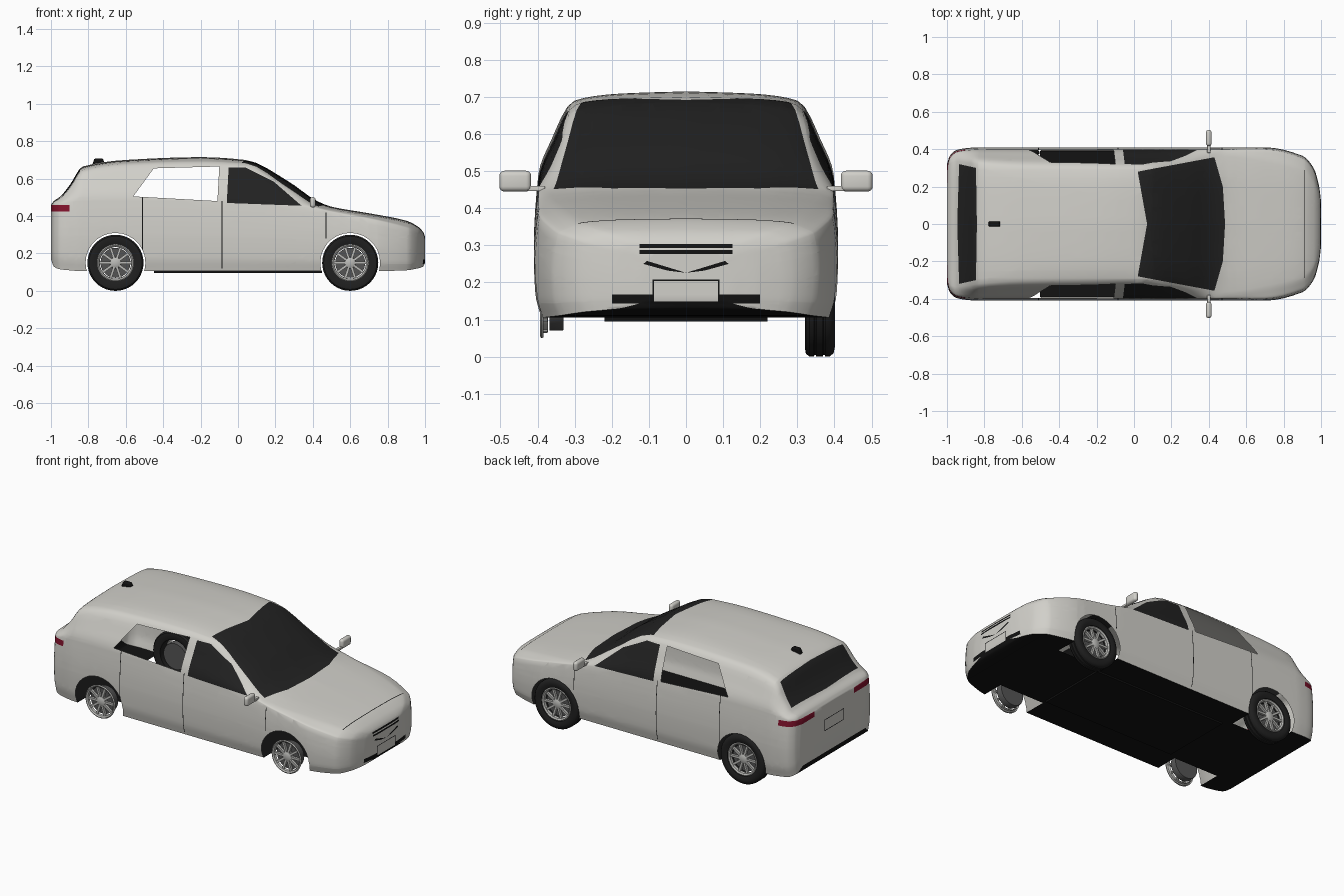
import bpy, bmesh, math
from mathutils import Vector, Matrix

cube = bpy.data.objects.get("Cube")
if cube:
    bpy.data.objects.remove(cube, do_unlink=True)

COLOURS = {
    "body_paint": (0.64, 0.63, 0.59), "dark_glass": (0.016, 0.016, 0.016),
    "black_trim": (0.006, 0.006, 0.006), "tyre_rubber": (0.014, 0.014, 0.014),
    "lamp_red": (0.22, 0.006, 0.025), "alloy": (0.5, 0.5, 0.48),
    "brake_grey": (0.09, 0.09, 0.09),
}
MATS = {}
for name, rgb in COLOURS.items():
    m = bpy.data.materials.new(name)
    m.use_nodes = True
    m.diffuse_color = (*rgb, 1)
    m.node_tree.nodes["Principled BSDF"].inputs["Base Color"].default_value = (*rgb, 1)
    MATS[name] = m
SLOT = {name: i for i, name in enumerate(MATS)}


def finish(name, bm, mats, loc=(0, 0, 0), angle=38):
    me = bpy.data.meshes.new(name)
    bm.to_mesh(me)
    bm.free()
    for m in mats:
        me.materials.append(MATS[m])
    ob = bpy.data.objects.new(name, me)
    ob.location = loc
    bpy.context.collection.objects.link(ob)
    bpy.ops.object.select_all(action="DESELECT")
    ob.select_set(True)
    bpy.context.view_layer.objects.active = ob
    bpy.ops.object.shade_smooth_by_angle(angle=math.radians(angle))
    return ob


def resample(t, v, n):
    """Monotone cubic curve through v at t, with n steps per span."""
    s = [(v[i + 1] - v[i]) / (t[i + 1] - t[i]) for i in range(len(t) - 1)]
    inner = [0 if a * b <= 0 else 2 * a * b / (a + b) for a, b in zip(s, s[1:])]
    tan = [s[0]] + inner + [s[-1]]
    out = []
    for i in range(len(s)):
        h = t[i + 1] - t[i]
        for k in range(n):
            u = k / n
            out.append(v[i] * (1 + 2 * u) * (1 - u) ** 2 + h * tan[i] * u * (1 - u) ** 2
                       + v[i + 1] * u * u * (3 - 2 * u) + h * tan[i + 1] * u * u * (u - 1))
    return out + [v[-1]]


def half_section(w, low, belt, rail_w, rail, top):
    """Half outline from the centre of the floor up to the centre of the roof."""
    rise = belt - low
    p = [(w - .02, low), (w - .004, low + .2 * rise), (w, low + .5 * rise), (w - .012, belt),
         ((w + rail_w) / 2 + .005, (belt + rail) / 2), (rail_w, rail),
         (rail_w * .6, rail + .75 * (top - rail)), (0, top)]
    t = [0]
    for a, b in zip(p, p[1:]):
        t.append(t[-1] + math.dist(a, b))
    ys, zs = (resample(t, c, 4) for c in zip(*p))
    return [(0, low)] + list(zip(ys, zs))


# Body stations: x, half width, floor, belt, rail half width, rail, top
STATIONS = [
    (-1.0, .32, .17, .42, .28, .45, .46), (-.985, .365, .13, .45, .32, .475, .48),
    (-.95, .395, .115, .465, .335, .495, .505), (-.9, .405, .11, .475, .33, .55, .565),
    (-.83, .41, .105, .485, .32, .645, .665), (-.6, .41, .105, .49, .305, .68, .7),
    (-.2, .41, .105, .48, .3, .69, .715), (.04, .41, .105, .47, .295, .68, .7),
    (.27, .41, .105, .455, .325, .55, .585), (.42, .41, .105, .44, .355, .455, .482),
    (.5, .41, .105, .42, .36, .435, .45), (.7, .41, .105, .385, .33, .405, .415),
    (.9, .365, .11, .335, .28, .365, .375), (.96, .3, .12, .31, .22, .34, .345),
    (.99, .2, .13, .28, .15, .31, .315), (1.0, .12, .15, .25, .08, .28, .29),
]
cols = list(zip(*STATIONS))
xs = resample(range(len(STATIONS)), cols[0], 4)
fine = [resample(cols[0], c, 4) for c in cols[1:]]
step_x = [a + (b - a) * k / 4 for a, b in zip(cols[0], cols[0][1:]) for k in range(4)] + [1.0]

body = bmesh.new()
rings = []
for x, values in zip(step_x, zip(*fine)):
    half = half_section(*values)
    loop = half + [(-y, z) for y, z in reversed(half[1:-1])]
    rings.append([body.verts.new((x, y, z)) for y, z in loop])
count = len(rings[0])
for a, b in zip(rings, rings[1:]):
    for j in range(count):
        k = (j + 1) % count
        f = body.faces.new((a[j], a[k], b[k], b[j]))
        if j in (0, count - 1):
            f.material_index = SLOT["black_trim"]
body.faces.new(rings[0])
body.faces.new(rings[-1])
bmesh.ops.recalc_face_normals(body, faces=body.faces)


def carve(poly, axes, limit, mat=None):
    """Cut a convex outline into both halves of the body, then paint or open it.
    axes: projection plane; limit: (axis, bound, direction) keeps one side."""
    for side in (1, -1):
        mirror = Vector((1, side, 1))
        planes = []
        co = Vector((0, 0, 0))
        no = co.copy()
        co[limit[0]], no[limit[0]] = limit[1], limit[2]
        planes.append((co * mirror, no * mirror))
        mid = [sum(c) / len(poly) for c in zip(*poly)]
        for (a, b), (c, d) in zip(poly, poly[1:] + poly[:1]):
            co, no = Vector((0, 0, 0)), Vector((0, 0, 0))
            co[axes[0]], co[axes[1]] = a, b
            no[axes[0]], no[axes[1]] = b - d, c - a
            if no[axes[0]] * (mid[0] - a) + no[axes[1]] * (mid[1] - b) < 0:
                no.negate()
            planes.append((co * mirror, no.normalized() * mirror))
        inside = list(body.faces)
        for co, no in planes:
            geom = set(inside)
            for f in inside:
                geom.update(f.edges, f.verts)
            res = bmesh.ops.bisect_plane(body, geom=list(geom), dist=1e-5,
                                         plane_co=co, plane_no=no)
            pieces = {g for g in res["geom"] if isinstance(g, bmesh.types.BMFace)}
            pieces.update(f for f in inside if f.is_valid)
            inside = [f for f in pieces if (f.calc_center_median() - co).dot(no) > 0]
        if mat is None:
            bmesh.ops.delete(body, geom=inside, context="FACES")
        else:
            for f in inside:
                f.material_index = SLOT[mat]


def box(a, b, c, d):
    return [(a, c), (b, c), (b, d), (a, d)]


XY, XZ, YZ = (0, 1), (0, 2), (1, 2)
SIDE, UP, NOSE, TAIL = (1, .25, 1), (2, .3, 1), (0, .8, 1), (0, -.9, -1)
WHEELS = (-.655, .6)

# Wheel arches and open rear door windows
for wx in WHEELS:
    carve([(wx + .16 * math.cos(i * math.tau / 28), .15 + .16 * math.sin(i * math.tau / 28))
           for i in range(28)], XZ, SIDE)
carve([(-.56, .505), (-.45, .655), (-.1, .665), (-.11, .48)], XZ, SIDE)
# Glass
carve([(-.06, .47), (-.05, .66), (.04, .66), (.19, .585), (.34, .455)], XZ, SIDE, "dark_glass")
carve([(.07, 0), (.02, .28), (.43, .357), (.475, .2), (.487, 0)], XY, UP, "dark_glass")
carve([(-.945, 0), (-.935, .32), (-.845, .3), (-.84, 0)], XY, UP, "dark_glass")
# Door and bonnet seams
for x, lo, hi in ((-.51, .12, .5), (-.085, .12, .48), (.47, .28, .42)):
    carve(box(x - .002, x + .002, lo, hi), XZ, SIDE, "black_trim")
carve(box(.908, .912, 0, .29), XY, UP, "black_trim")
# Tail lamps and rear number plate outline
carve(box(.19, .45, .425, .458), YZ, TAIL, "lamp_red")
carve(box(0, .093, .3, .37), YZ, TAIL, "black_trim")
carve(box(0, .089, .304, .366), YZ, TAIL, "body_paint")
# Grille slots, lower intake and front number plate outline
for z in (.282, .298):
    carve(box(0, .125, z - .005, z + .005), YZ, NOSE, "black_trim")
carve([(0, .226), (.05, .232), (.115, .25), (.105, .258)], YZ, NOSE, "black_trim")
carve(box(.09, .2, .143, .167), YZ, NOSE, "black_trim")
carve(box(0, .09, .145, .208), YZ, NOSE, "black_trim")
carve(box(0, .086, .149, .204), YZ, NOSE, "body_paint")
finish("body_shell", body, list(MATS))


def block(name, size, loc, mat, bevel=0, taper=1):
    bm = bmesh.new()
    bmesh.ops.create_cube(bm, size=1, matrix=Matrix.Diagonal((*size, 1)))
    for v in bm.verts:
        if v.co.z > 0:
            v.co.x *= taper
    if bevel:
        bmesh.ops.bevel(bm, geom=bm.edges[:], offset=bevel, segments=4, profile=.5, affect="EDGES")
    return finish(name, bm, [mat], loc)


block("underbody_panel", (.9, .44, .01), (0, 0, .1), "black_trim")
block("roof_aerial", (.07, .028, .035), (-.745, 0, .69), "black_trim", .006, .65)
for s, label in ((1, "left"), (-1, "right")):
    block("mirror_" + label, (.03, .086, .056), (.4, s * .46, .473), "body_paint", .014)
    block("mirror_arm_" + label, (.018, .05, .014), (.4, s * .405, .453), "body_paint", .003)


def lathe(name, profile, mat, loc, closed=False):
    bm = bmesh.new()
    vs = [bm.verts.new((r, y, 0)) for r, y in profile]
    for a, b in zip(vs, vs[1:] + (vs[:1] if closed else [])):
        bm.edges.new((a, b))
    bmesh.ops.spin(bm, geom=bm.verts[:] + bm.edges[:], cent=(0, 0, 0), axis=(0, 1, 0),
                   angle=math.tau, steps=40)
    bmesh.ops.remove_doubles(bm, verts=bm.verts, dist=1e-4)
    bmesh.ops.recalc_face_normals(bm, faces=bm.faces)
    return finish(name, bm, [mat], loc)


# Wheels: tyres are fitted on one side only
TYRE = [(.1, .328), (.125, .32), (.142, .323), (.15, .333), (.15, .345), (.145, .346), (.145, .35),
        (.15, .351), (.15, .369), (.145, .37), (.145, .374), (.15, .375), (.149, .388),
        (.14, .398), (.12, .402), (.1, .394)]
for wx, end in zip(WHEELS, ("rear", "front")):
    for s in (1, -1):
        tag = end + ("_left" if s > 0 else "_right")
        loc = (wx, 0, .15)
        if s > 0:
            lathe("tyre_" + tag, TYRE, "tyre_rubber", loc, True)
        lathe("rim_" + tag, [(r, s * y) for r, y in ((.098, .384), (.1, .39), (.094, .394),
              (.086, .388), (.084, .372))], "alloy", loc)
        lathe("brake_drum_" + tag, [(r, s * y) for r, y in ((0, .33), (.078, .33), (.08, .335),
              (.08, .368), (0, .368))], "brake_grey", loc)
        lathe("hub_" + tag, [(r, s * y) for r, y in ((0, .392), (.018, .391), (.028, .386),
              (.03, .368))], "alloy", loc)
        bm = bmesh.new()
        for i in range(10):
            bmesh.ops.create_cube(bm, size=1, matrix=Matrix.Rotation(i * math.tau / 10, 4, "Y")
                                  @ Matrix.Translation((.056, s * .38, 0))
                                  @ Matrix.Diagonal((.064, .014, .013, 1)))
        finish("spokes_" + tag, bm, ["alloy"], loc)
